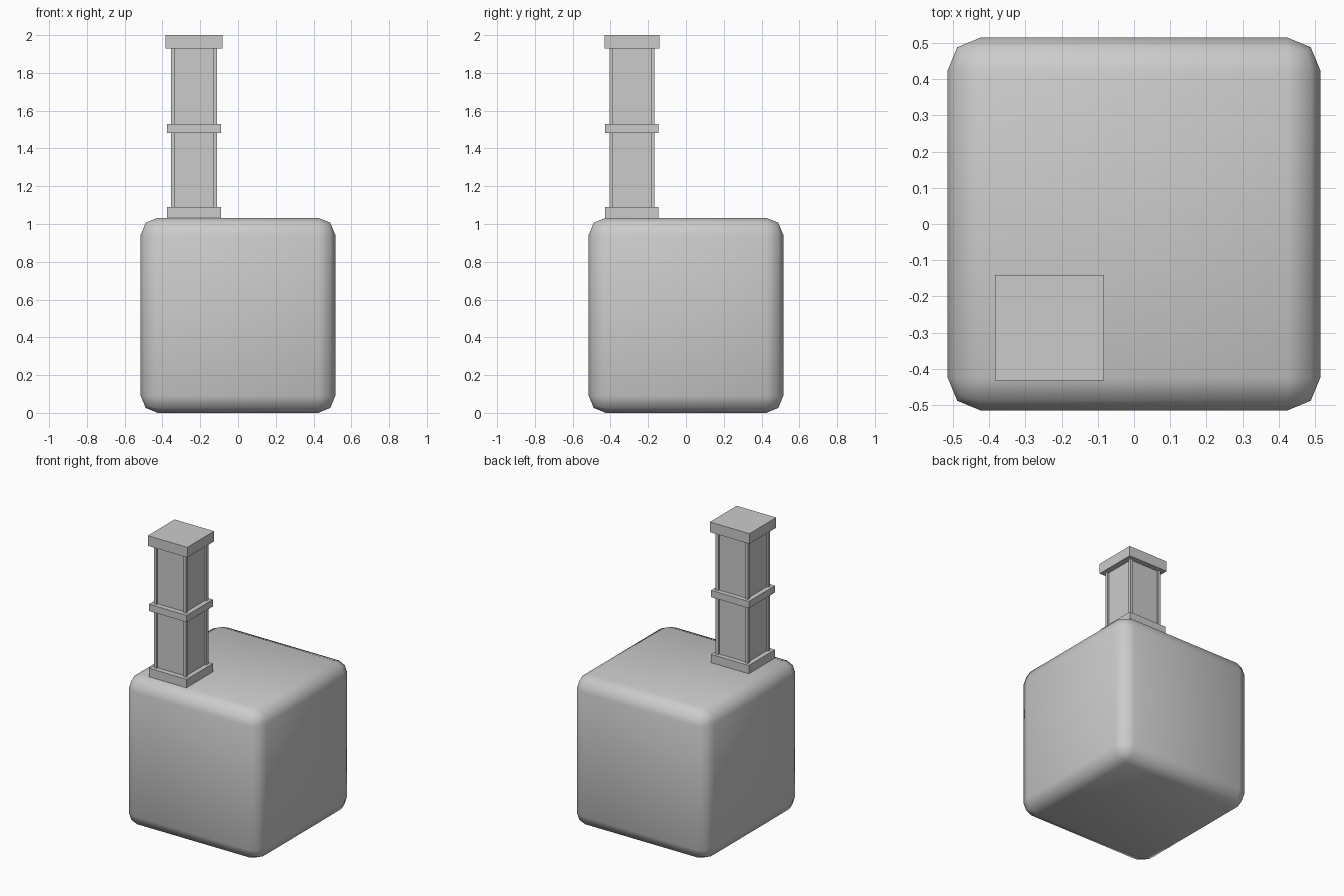
import bpy, math

if "Cube" in bpy.data.objects:
    bpy.data.objects.remove(bpy.data.objects["Cube"])


def box(name, x, y, z):
    """Box from (min, max) ranges on each axis."""
    size = [r[1] - r[0] for r in (x, y, z)]
    centre = [(r[0] + r[1]) / 2 for r in (x, y, z)]
    bpy.ops.mesh.primitive_cube_add(size=1, location=centre)
    ob = bpy.context.object
    ob.name = name
    ob.scale = size
    bpy.ops.object.transform_apply(location=False, rotation=False, scale=True)
    return ob


# Rounded block
body = box("body", (-0.515, 0.515), (-0.515, 0.515), (0, 1.033))
bevel = body.modifiers.new("rounding", 'BEVEL')
bevel.width = 0.09
bevel.segments = 2
bpy.ops.object.modifier_apply(modifier="rounding")
bpy.ops.object.shade_smooth_by_angle(angle=math.radians(60))

# Tower collars: base, middle band, cap
box("tower_base", (-0.376, -0.089), (-0.430, -0.145), (1.02, 1.09))
box("tower_band", (-0.376, -0.089), (-0.430, -0.145), (1.483, 1.53))
box("tower_cap", (-0.384, -0.083), (-0.432, -0.141), (1.93, 2.0))

# Recessed shaft with four corner posts
X0, X1, Y0, Y1, POST, INSET = -0.355, -0.110, -0.406, -0.166, 0.02, 0.012
SHAFT_Z = (1.08, 1.935)
box("tower_shaft", (X0 + INSET, X1 - INSET), (Y0 + INSET, Y1 - INSET), SHAFT_Z)
for px in (X0, X1 - POST):
    for py in (Y0, Y1 - POST):
        box("corner_post", (px, px + POST), (py, py + POST), SHAFT_Z)
